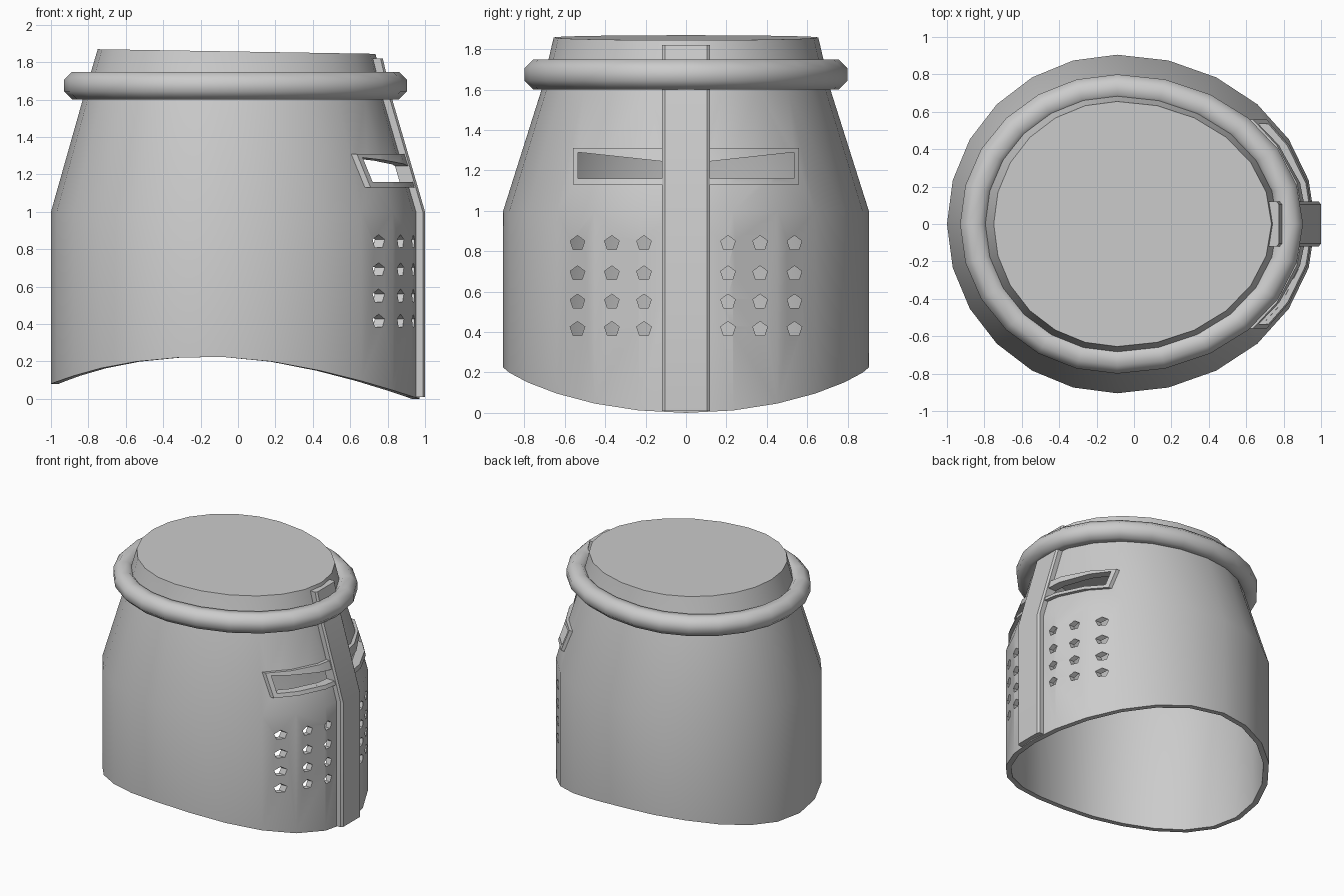
import bpy, bmesh
from math import sin, cos, pi, radians

if "Cube" in bpy.data.objects:
    bpy.data.objects.remove(bpy.data.objects["Cube"])

N = 24                       # sides around the helmet
CX = -0.09                   # widest point along x
WALL = 0.04
# height, back radius, front radius, side radius
LEVELS = [(0.0, .91, 1.06, .905), (1.0, .91, 1.06, .905),
          (1.6, .74, .885, .715), (1.86, .66, .825, .655)]


def oval(i, rb, rf, ry):
    t = 2 * pi * i / N
    s = sin(t)
    return CX + (rf if s > 0 else rb) * s, ry * cos(t)


def radii(z):
    for a, b in zip(LEVELS, LEVELS[1:]):
        if z <= b[0]:
            break
    f = (z - a[0]) / (b[0] - a[0])
    return [a[k] + (b[k] - a[k]) * f for k in (1, 2, 3)]


def front_x(y, z):
    """x of the faceted front wall at a given y and z"""
    pts = [oval(i, *radii(z)) for i in range(N // 2 + 1)]
    for (x0, y0), (x1, y1) in zip(pts, pts[1:]):
        if y1 <= y <= y0:
            return x0 + (x1 - x0) * (y - y0) / (y1 - y0)
    return CX


def finish(bm, name, smooth=True):
    bmesh.ops.recalc_face_normals(bm, faces=bm.faces[:])
    me = bpy.data.meshes.new(name)
    if smooth:
        for f in bm.faces:
            f.smooth = True
    bm.to_mesh(me)
    bm.free()
    me.set_sharp_from_angle(angle=radians(35))
    ob = bpy.data.objects.new(name, me)
    bpy.context.collection.objects.link(ob)
    return ob


def bridge(bm, a, b, smooth=True):
    n = len(a)
    for i in range(n):
        f = bm.faces.new((a[i], a[(i + 1) % n], b[(i + 1) % n], b[i]))
        f.smooth = smooth


def rim_z(i):
    s = sin(2 * pi * i / N)
    return .225 * (1 - s ** 1.6) if s > 0 else .08 + .145 * (1 - (-s) ** 2.5)


# Hollow shell: smooth outside, faceted inside
bm = bmesh.new()


def shell_rings(inset, top_drop):
    rings = []
    for k, (z, *r) in enumerate(LEVELS):
        ring = []
        for i in range(N):
            x, y = oval(i, *[v - inset for v in r])
            h = rim_z(i) if k == 0 else z
            if k == 3:
                h = 1.857 - .0167 * x - top_drop
            ring.append(bm.verts.new((x, y, h)))
        rings.append(ring)
    return rings


outer, inner = shell_rings(0, 0), shell_rings(WALL, WALL)
for k in range(3):
    bridge(bm, outer[k], outer[k + 1])
    bridge(bm, inner[k], inner[k + 1], False)
bridge(bm, outer[0], inner[0], False)
bm.faces.new(outer[3])
bm.faces.new(inner[3])
shell = finish(bm, "helmet_shell", False)


# Cutters for the eye slits and breathing holes
def prism(bm, pts, x0=.35, x1=1.3):
    a = [bm.verts.new((x0, y, z)) for y, z in pts]
    b = [bm.verts.new((x1, y, z)) for y, z in pts]
    bridge(bm, a, b, False)
    bm.faces.new(a)
    bm.faces.new(b)


slits, holes = bmesh.new(), bmesh.new()
for s in (1, -1):
    prism(slits, [(s * .12, 1.16), (s * .535, 1.16), (s * .535, 1.29), (s * .12, 1.245)])
    for y in (.208, .367, .537):
        for z in (.415, .55, .69, .84):
            prism(holes, [(s * y + .038 * sin(2 * pi * k / 5),
                           z + .038 * cos(2 * pi * k / 5)) for k in range(5)])
slit_cutter = finish(slits, "slit_cutter", False)
hole_cutter = finish(holes, "hole_cutter", False)


def cut(ob, cutter):
    m = ob.modifiers.new("cut", 'BOOLEAN')
    m.operation, m.solver, m.object = 'DIFFERENCE', 'EXACT', cutter
    bpy.context.view_layer.objects.active = ob
    bpy.ops.object.modifier_apply(modifier=m.name)
    ob.data.set_sharp_from_angle(angle=radians(35))


cut(shell, slit_cutter)
cut(shell, hole_cutter)

# Raised frame around the eye slits, following the wall
bm = bmesh.new()
sections = []
for y in (-.56, -.42, -.22, 0, .22, .42, .56):
    sections.append([bm.verts.new((front_x(y, z) + d, y, z))
                     for z, d in ((1.13, -.02), (1.13, .03), (1.31, .03), (1.31, -.02))])
for a, b in zip(sections, sections[1:]):
    bridge(bm, a, b)
bm.faces.new(sections[0])
bm.faces.new(sections[-1])
frame = finish(bm, "eye_slit_frame")
cut(frame, slit_cutter)

# Vertical reinforcing strip down the face
bm = bmesh.new()
sections = []
for z in (.01, 1.0, 1.6, 1.82):
    out = front_x(0, z) + .03
    back = front_x(.12, z) - .015
    sections.append([bm.verts.new(p) for p in (
        (back, -.12, z), (out - .012, -.12, z), (out, -.105, z),
        (out, .105, z), (out - .012, .12, z), (back, .12, z))])
for a, b in zip(sections, sections[1:]):
    bridge(bm, a, b)
bm.faces.new(sections[0])
bm.faces.new(sections[-1])
finish(bm, "face_strip")

# Rounded band around the crown
bm = bmesh.new()
rings = []
for k in range(8):
    a = 2 * pi * (k + .5) / 8
    d, h = .08 * cos(a), .08 * sin(a)
    rings.append([bm.verts.new((*oval(i, .766 + d, .92 + d, .726 + d), 1.675 + h))
                  for i in range(N)])
for k in range(8):
    bridge(bm, rings[k], rings[(k + 1) % 8])
band = finish(bm, "crown_band")
band.data.set_sharp_from_angle(angle=radians(60))

for c in (slit_cutter, hole_cutter):
    c.hide_render = True
    c.hide_set(True)
